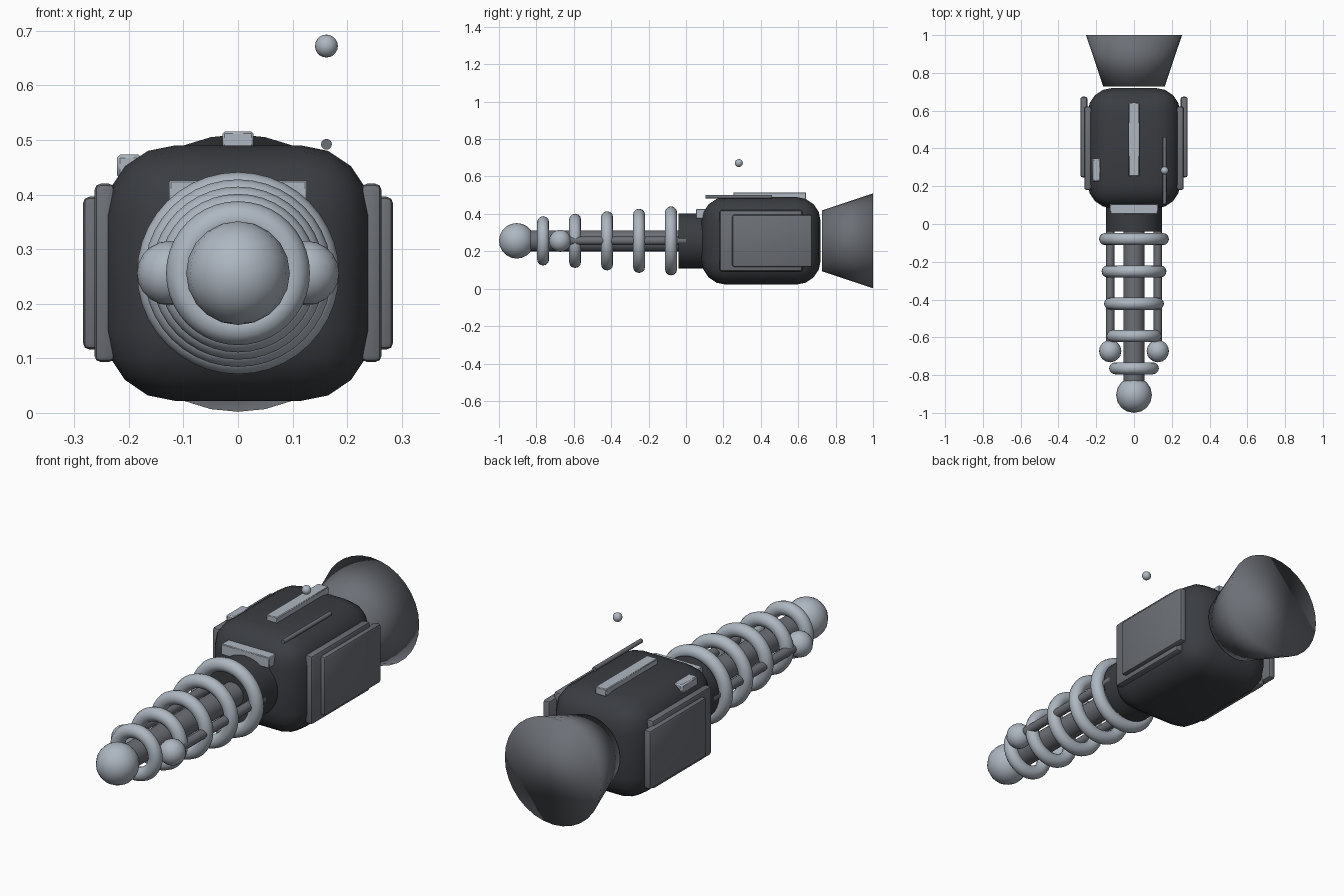
import bpy, math

if "Cube" in bpy.data.objects:
    bpy.data.objects.remove(bpy.data.objects["Cube"])

ZC = 0.256  # height of the long axis


def material(name, rgb):
    m = bpy.data.materials.new(name)
    m.diffuse_color = (*rgb, 1)
    m.use_nodes = True
    m.node_tree.nodes["Principled BSDF"].inputs["Base Color"].default_value = m.diffuse_color
    return m


DARK = material("dark_shell", (0.042, 0.046, 0.053))
MID = material("mid_metal", (0.15, 0.16, 0.18))
LIGHT = material("light_metal", (0.42, 0.47, 0.53))
ALONG_Y = (math.pi / 2, 0, 0)


def finish(name, mat, smooth=True, angle=40):
    ob = bpy.context.object
    ob.name = name
    ob.data.materials.append(mat)
    if smooth:
        bpy.ops.object.shade_smooth_by_angle(angle=math.radians(angle))
    return ob


def box(name, x, y, z, mat, bevel=0.0, segments=2):
    """Box from (min, max) ranges, with optional rounded edges."""
    r = (x, y, z)
    bpy.ops.mesh.primitive_cube_add(size=1, location=[(a + b) / 2 for a, b in r])
    ob = bpy.context.object
    ob.scale = [b - a for a, b in r]
    bpy.ops.object.transform_apply(location=False, rotation=False, scale=True)
    if bevel:
        mod = ob.modifiers.new("round", 'BEVEL')
        mod.width, mod.segments = bevel, segments
        bpy.ops.object.modifier_apply(modifier=mod.name)
    return finish(name, mat)


def rod(name, x, z, y0, y1, r, mat, verts=24):
    bpy.ops.mesh.primitive_cylinder_add(vertices=verts, radius=r, depth=y1 - y0,
                                        location=(x, (y0 + y1) / 2, z), rotation=ALONG_Y)
    return finish(name, mat)


def ball(name, loc, r, mat, segments=16, rings=10):
    bpy.ops.mesh.primitive_uv_sphere_add(segments=segments, ring_count=rings,
                                         radius=r, location=loc)
    return finish(name, mat, angle=60)


# Main housing and neck
box("body", (-0.245, 0.245), (0.083, 0.72), (0.022, 0.49), DARK, 0.13, 4)
rod("neck", 0, ZC, -0.04, 0.12, 0.147, DARK, 32)

# Flared rear bell
bpy.ops.mesh.primitive_cone_add(vertices=32, radius1=0.254, radius2=0.163, depth=0.272,
                                location=(0, 0.864, ZC), rotation=ALONG_Y)
finish("rear_bell", MID, smooth=False)
bpy.ops.object.shade_smooth()

# Barrel core, tapering rings and tip
rod("barrel_core", 0, ZC, -0.86, 0.0, 0.056, MID)
for i in range(5):
    bpy.ops.mesh.primitive_torus_add(major_radius=0.153 - 0.0133 * i, minor_radius=0.032,
                                     major_segments=40, minor_segments=12,
                                     location=(0, -0.08 - 0.171 * i, ZC), rotation=ALONG_Y)
    finish(f"ring_{i + 1}", LIGHT)
ball("barrel_tip", (0, -0.905, ZC), 0.095, LIGHT)

# Side rods with end balls, and layered side panels
for side, s in (("left", -1), ("right", 1)):
    rod(f"{side}_rod", s * 0.126, ZC, -0.67, 0.0, 0.022, MID, 16)
    ball(f"{side}_rod_ball", (s * 0.126, -0.673, ZC), 0.059, LIGHT)
    box(f"{side}_inner_panel", sorted((s * 0.225, s * 0.263)), (0.18, 0.622),
        (0.093, 0.42), MID, 0.012)
    box(f"{side}_outer_panel", sorted((s * 0.247, s * 0.284)), (0.247, 0.674),
        (0.116, 0.396), MID, 0.012)

# Details on top
box("top_rail", (-0.028, 0.028), (0.253, 0.642), (0.48, 0.515), LIGHT, 0.003, 1)
box("front_sight_plate", (-0.126, 0.126), (0.053, 0.11), (0.375, 0.426), LIGHT, 0.003, 1)
box("side_switch", (-0.222, -0.176), (0.226, 0.346), (0.43, 0.473), LIGHT, 0.006, 1)
rod("antenna_rod", 0.162, 0.492, 0.105, 0.46, 0.01, MID, 12)
ball("antenna_ball", (0.162, 0.283, 0.672), 0.021, LIGHT)
